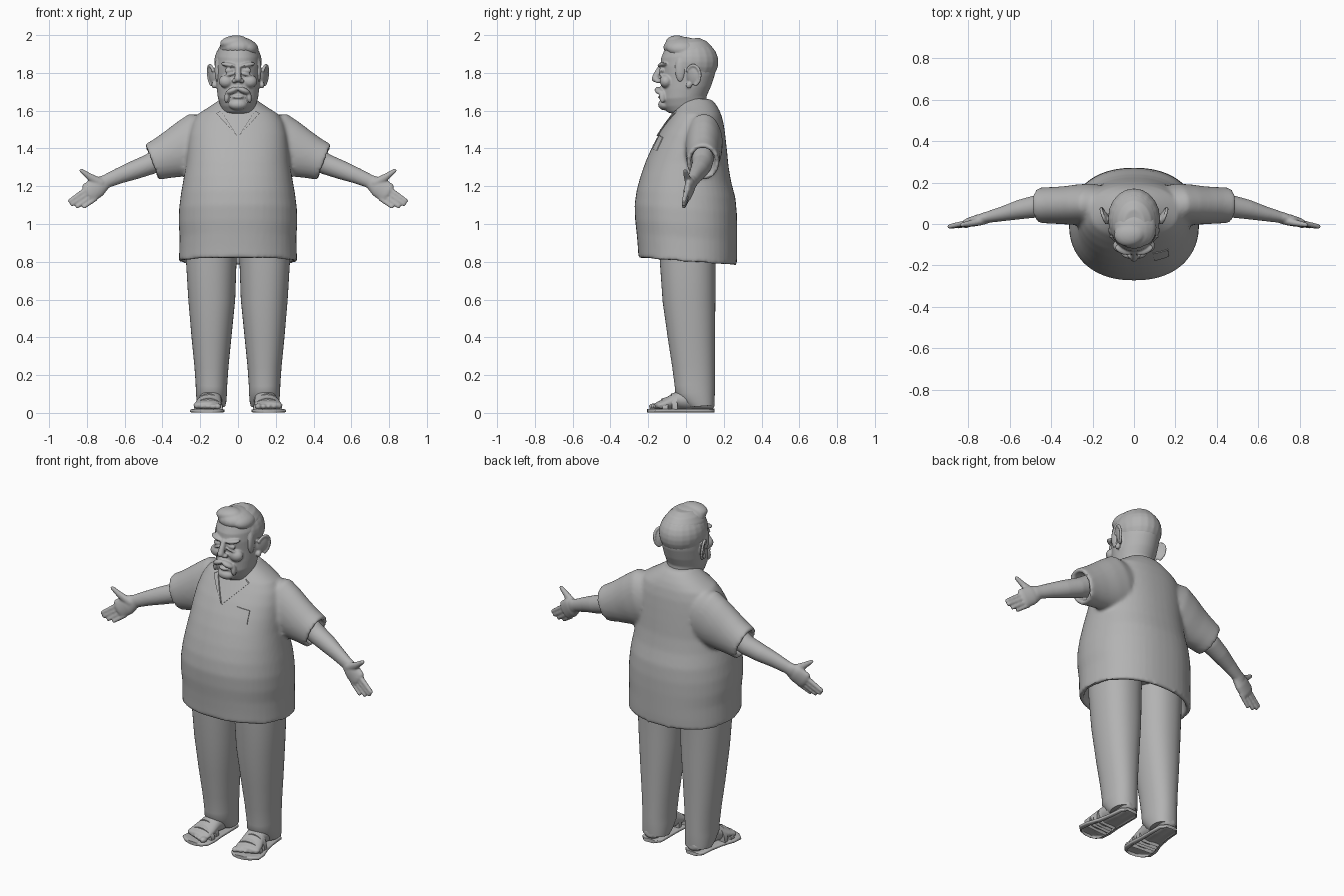
import bpy, bmesh, math
from mathutils import Vector, Matrix, Euler
from mathutils.bvhtree import BVHTree

grey = bpy.data.materials.new("plain grey")
grey.diffuse_color = (0.45, 0.45, 0.45, 1)


def tube(bm, rings, side=(0, 1, 0), power=2.0, n=32, rounded=False):
    """Loft superellipse rings (x, y, z, half width along side, half height across)."""
    d = (Vector(rings[-1][:3]) - Vector(rings[0][:3])).normalized()
    u = Vector(side)
    u = (u - d * u.dot(d)).normalized()
    v = d.cross(u)
    if rounded:
        def cap(r, s):
            m = min(r[3], r[4])
            return [(*(Vector(r[:3]) + d * s * m * f), r[3] * k, r[4] * k)
                    for f, k in ((0.5, 0.86), (0.85, 0.5))]
        rings = cap(rings[0], -1)[::-1] + list(rings) + cap(rings[-1], 1)
    loops = []
    for x, y, z, a, b in rings:
        loop = []
        for i in range(n):
            t = 2 * math.pi * i / n
            c, s = math.cos(t), math.sin(t)
            p = u * a * math.copysign(abs(c) ** (2 / power), c) + v * b * math.copysign(abs(s) ** (2 / power), s)
            loop.append(bm.verts.new(Vector((x, y, z)) + p))
        loops.append(loop)
    for p, q in zip(loops, loops[1:]):
        for i in range(n):
            bm.faces.new((p[i], p[(i + 1) % n], q[(i + 1) % n], q[i]))
    bm.faces.new(loops[0][::-1])
    bm.faces.new(loops[-1])


def upright(bm, rows, power=2.0):
    """Vertical loft from rows (z, x inner, x outer, y front, y back)."""
    tube(bm, [((a + b) / 2, (f + k) / 2, z, (b - a) / 2, (k - f) / 2) for z, a, b, f, k in rows],
         (1, 0, 0), power, 48)


def blob(bm, at, size, rot=(0, 0, 0)):
    m = Matrix.Translation(at) @ Euler(rot).to_matrix().to_4x4() @ Matrix.Diagonal((*size, 1))
    bmesh.ops.create_uvsphere(bm, u_segments=20, v_segments=14, radius=1, matrix=m)


def mirror(bm):
    geo = bmesh.ops.duplicate(bm, geom=bm.verts[:] + bm.edges[:] + bm.faces[:])["geom"]
    for e in geo:
        if isinstance(e, bmesh.types.BMVert):
            e.co.x = -e.co.x


def finish(name, bm, voxel=0, smooth=0):
    """Turn the parts into one object, optionally fused into one skin."""
    bmesh.ops.recalc_face_normals(bm, faces=bm.faces[:])
    me = bpy.data.meshes.new(name)
    bm.to_mesh(me)
    bm.free()
    ob = bpy.data.objects.new(name, me)
    bpy.context.collection.objects.link(ob)
    if voxel:
        r = ob.modifiers.new("fuse", 'REMESH')
        r.mode, r.voxel_size = 'VOXEL', voxel
        s = ob.modifiers.new("soften", 'SMOOTH')
        s.factor, s.iterations = 0.5, smooth
        dg = bpy.context.evaluated_depsgraph_get()
        ob.data = bpy.data.meshes.new_from_object(ob.evaluated_get(dg))
        ob.modifiers.clear()
    ob.data.materials.clear()
    ob.data.materials.append(grey)
    bpy.ops.object.select_all(action='DESELECT')
    ob.select_set(True)
    bpy.context.view_layer.objects.active = ob
    bpy.ops.object.shade_smooth_by_angle(angle=math.radians(50))
    return ob


# shirt: short sleeves with hollow cuffs, then body with hollow hem
bm = bmesh.new()
tube(bm, [(.08, .10, 1.47, .07, .10), (.20, .095, 1.43, .10, .165), (.27, .093, 1.40, .098, .15),
          (.335, .09, 1.373, .092, .131), (.40, .09, 1.348, .088, .112), (.457, .09, 1.327, .086, .101),
          (.457, .09, 1.327, .066, .08), (.40, .09, 1.348, .06, .07)])
mirror(bm)
upright(bm, [(z, -x, x, f, k) for z, x, f, k in (
    (.90, .27, -.215, .225), (.802, .288, -.227, .245), (.80, .313, -.252, .27), (.86, .311, -.256, .272),
    (.93, .309, -.262, .272), (1.0, .314, -.27, .272), (1.08, .312, -.273, .27), (1.16, .302, -.262, .262),
    (1.24, .288, -.24, .24), (1.32, .275, -.212, .226), (1.40, .268, -.177, .218), (1.47, .26, -.14, .21),
    (1.53, .245, -.102, .202), (1.58, .215, -.07, .19), (1.615, .16, -.045, .175), (1.645, .115, -.03, .155),
    (1.665, .085, -.01, .135))], 2.25)
shirt = finish("shirt", bm, .011, 5)

# collar flaps and chest pocket laid on the shirt front
tree = BVHTree.FromObject(shirt, bpy.context.evaluated_depsgraph_get())


def patch(name, quad, lift, mirrored=False, n=10):
    bm = bmesh.new()
    a, b, c, d = (Vector(p) for p in quad)
    layers = []
    for depth in (lift, -.012):
        grid = []
        for j in range(n + 1):
            row = []
            for i in range(n + 1):
                p = a.lerp(b, i / n).lerp(d.lerp(c, i / n), j / n)
                hit = tree.ray_cast(Vector((p.x, -1, p.y)), Vector((0, 1, 0)))[0]
                row.append(bm.verts.new((p.x, (hit.y if hit else 0) - depth, p.y)))
            grid.append(row)
        layers.append(grid)
        for j in range(n):
            for i in range(n):
                bm.faces.new((grid[j][i], grid[j][i + 1], grid[j + 1][i + 1], grid[j + 1][i]))

    def rim(g):
        return g[0][:-1] + [r[-1] for r in g[:-1]] + g[-1][:0:-1] + [r[0] for r in g[:0:-1]]
    p, q = rim(layers[0]), rim(layers[1])
    for i in range(len(p)):
        k = (i + 1) % len(p)
        bm.faces.new((p[i], p[k], q[k], q[i]))
    if mirrored:
        mirror(bm)
    finish(name, bm)


patch("collar_flaps", [(.003, 1.465), (.05, 1.515), (.115, 1.585), (.09, 1.60)], .008, True)
patch("chest_pocket", [(.098, 1.398), (.168, 1.388), (.164, 1.458), (.092, 1.47)], .004)

# trousers
bm = bmesh.new()
upright(bm, [(.97, .0, .27, -.15, .165), (.8, .008, .275, -.138, .157), (.6, .015, .263, -.124, .156),
             (.4, .035, .246, -.096, .154), (.25, .05, .231, -.073, .153), (.15, .057, .224, -.06, .153),
             (.11, .058, .223, -.058, .153), (.06, .062, .219, -.02, .152), (.035, .068, .213, .01, .15)], 2.2)
mirror(bm)
finish("trousers", bm)

# feet with toes
bm = bmesh.new()
tube(bm, [(.14, .12, .05, .05, .036), (.142, .04, .068, .06, .055), (.147, -.04, .068, .06, .05),
          (.157, -.10, .05, .07, .034), (.163, -.145, .04, .074, .021)], (1, 0, 0), rounded=True)
for i in range(5):
    blob(bm, (.107 + .028 * i, -.172 + .011 * i, .034), (.019 - .0015 * i, .026, .016 - .001 * i))
mirror(bm)
finish("feet", bm, .006, 3)

# sandals: soles and straps
bm = bmesh.new()
tube(bm, [(.14, .15, .011, .035, .011), (.14, .12, .011, .062, .011), (.143, .04, .011, .066, .011),
          (.15, -.04, .011, .074, .011), (.16, -.11, .011, .09, .011), (.164, -.165, .011, .09, .011),
          (.16, -.195, .011, .06, .011), (.158, -.205, .011, .03, .01)], (1, 0, 0), 4)
for y, z, w, h in ((-.115, .022, .077, .062), (-.065, .025, .07, .085)):
    tube(bm, [(.155, y + .014, z, w, h), (.157, y - .014, z, w, h - .008)], (1, 0, 0))
bmesh.ops.bisect_plane(bm, geom=bm.verts[:] + bm.edges[:] + bm.faces[:],
                       plane_co=(0, 0, .001), plane_no=(0, 0, -1), clear_outer=True)
mirror(bm)
finish("sandals", bm)

# forearms and hands, palms facing forward
bm = bmesh.new()
tube(bm, [(.38, .09, 1.36, .06, .065), (.47, .085, 1.315, .054, .055), (.55, .07, 1.285, .047, .05),
          (.63, .05, 1.255, .036, .042), (.70, .034, 1.225, .028, .036), (.73, .027, 1.21, .026, .042)])
tube(bm, [(.705, .03, 1.222, .025, .038), (.745, .02, 1.195, .027, .054), (.79, .008, 1.165, .022, .055)],
     rounded=True)
for a, b, r in (((.80, 1.185), (.89, 1.122), .0145), ((.79, 1.165), (.878, 1.105), .015),
                ((.775, 1.148), (.85, 1.093), .014), ((.755, 1.133), (.815, 1.09), .0125)):
    tube(bm, [(a[0], .008, a[1], r, r), (b[0], -.012, b[1], r * .8, r * .8)], n=14, rounded=True)
tube(bm, [(.725, .018, 1.215, .022, .026), (.785, .004, 1.25, .016, .019), (.83, -.004, 1.283, .011, .011)],
     n=16, rounded=True)
mirror(bm)
finish("arms_and_hands", bm, .006, 4)

# head: skull, neck and facial features
bm = bmesh.new()
for s in (-1, 1):
    blob(bm, (s * .05, -.125, 1.843), (.045, .022, .012), (0, s * -.15, s * .35))    # brow
    blob(bm, (s * .047, -.128, 1.812), (.024, .014, .014))                           # eye
    blob(bm, (s * .047, -.13, 1.79), (.03, .012, .007), (0, s * .25, s * .3))        # eye bag
    blob(bm, (s * .062, -.105, 1.755), (.04, .034, .035))                            # cheek
    blob(bm, (s * .02, -.148, 1.757), (.014, .018, .012))                            # nostril
    blob(bm, (s * .03, -.142, 1.706), (.036, .024, .016), (0, s * .4, s * .25))      # moustache
    blob(bm, (s * .058, -.125, 1.675), (.014, .018, .034), (0, s * -.15, 0))         # moustache end
    blob(bm, (s * .135, .035, 1.785), (.012, .035, .05), (0, s * .12, s * -.5))      # ear
    blob(bm, (s * .128, .015, 1.735), (.012, .016, .018))                            # ear lobe
    for i in range(14):                                                              # ear rim
        t = math.radians(150 - i * 17)
        cy, cz = math.cos(t), math.sin(t)
        blob(bm, (s * (.143 + .014 * cy + .006 * cz), .038 + .037 * cy, 1.787 + .053 * cz), (.009, .009, .009))
tube(bm, [(0, -.132, 1.835, .014, .014), (0, -.152, 1.795, .016, .018), (0, -.163, 1.768, .019, .02)],
     (1, 0, 0), rounded=True)                                                        # nose
blob(bm, (0, -.136, 1.672), (.03, .013, .009))                                       # lower lip
blob(bm, (0, -.112, 1.632), (.05, .036, .03))                                        # chin
upright(bm, [(1.50, -.09, .09, -.06, .13), (1.585, -.09, .09, -.055, .12), (1.60, -.085, .085, -.10, .115),
             (1.63, -.095, .095, -.122, .11), (1.67, -.107, .107, -.134, .11), (1.72, -.113, .113, -.134, .133),
             (1.78, -.117, .117, -.132, .153), (1.84, -.119, .119, -.137, .163), (1.89, -.116, .116, -.132, .157),
             (1.93, -.104, .104, -.115, .137), (1.96, -.083, .083, -.095, .11), (1.98, -.05, .05, -.07, .07)])
finish("head", bm, .005, 4)

# hair: close crop with a swept front and sideburns
bm = bmesh.new()
blob(bm, (0, .026, 1.858), (.126, .146, .125))
blob(bm, (.0, -.02, 1.935), (.098, .10, .056))
blob(bm, (-.022, -.05, 1.962), (.075, .058, .036), (0, -.12, .15))
blob(bm, (.058, -.03, 1.935), (.052, .075, .038), (0, .5, -.2))
for s in (-1, 1):
    blob(bm, (s * .108, -.03, 1.815), (.016, .028, .065))
finish("hair", bm, .006, 4)
